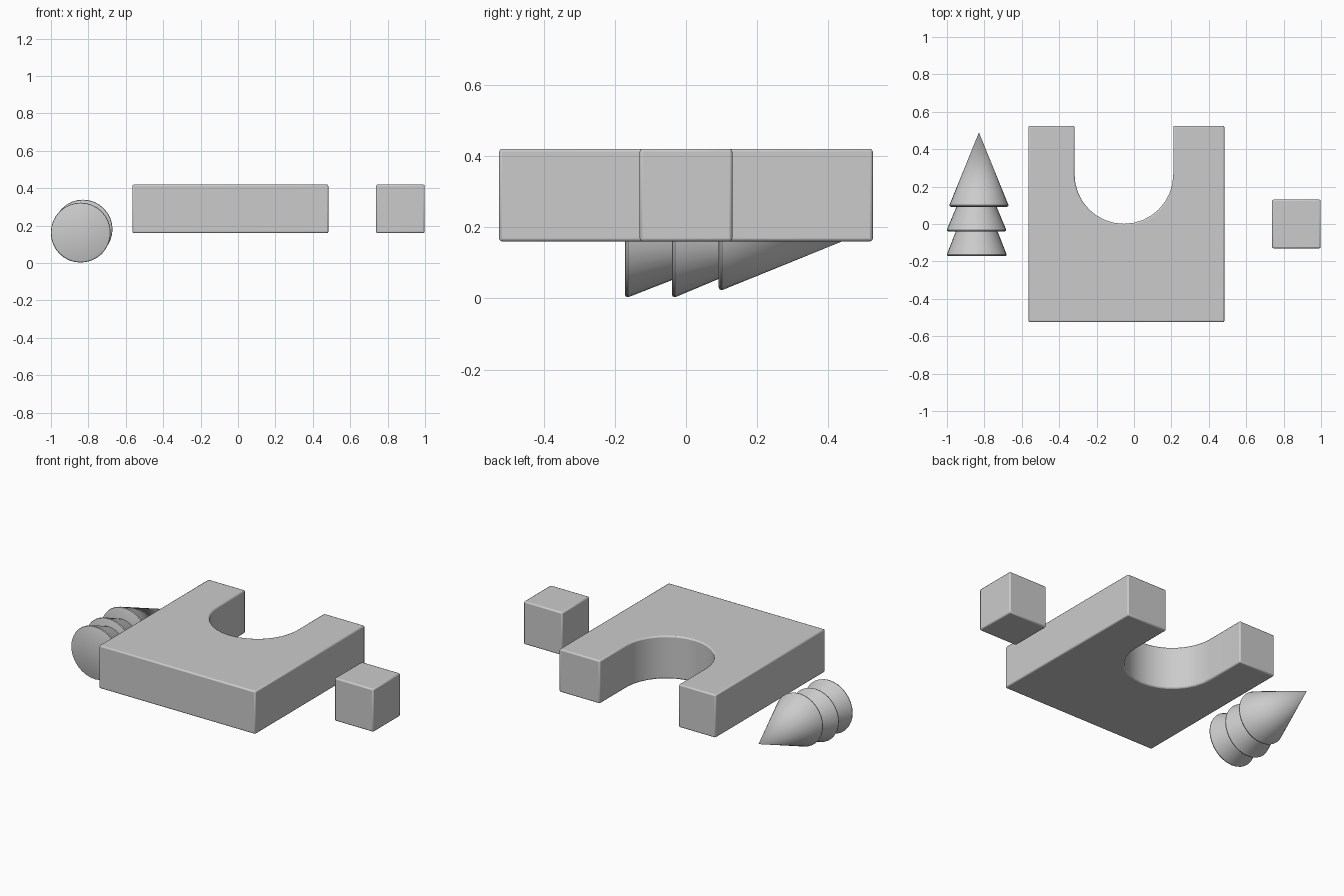
import bpy, bmesh
from math import sin, cos, pi, radians
from mathutils import Vector

if "Cube" in bpy.data.objects:
    bpy.data.objects.remove(bpy.data.objects["Cube"])

Z0, Z1 = 0.16, 0.42


def finish(bm, name, bevel=0.0):
    bmesh.ops.recalc_face_normals(bm, faces=bm.faces)
    mesh = bpy.data.meshes.new(name)
    bm.to_mesh(mesh)
    bm.free()
    ob = bpy.data.objects.new(name, mesh)
    bpy.context.collection.objects.link(ob)
    if bevel:
        mod = ob.modifiers.new("soft_edges", 'BEVEL')
        mod.width = bevel
        mod.segments = 2
        mod.limit_method = 'ANGLE'
        mod.angle_limit = radians(40)
    bpy.ops.object.select_all(action='DESELECT')
    bpy.context.view_layer.objects.active = ob
    ob.select_set(True)
    bpy.ops.object.shade_smooth_by_angle(angle=radians(35))
    return ob


def extrude_outline(name, outline, bevel):
    bm = bmesh.new()
    face = bm.faces.new([bm.verts.new((x, y, Z0)) for x, y in outline])
    top = bmesh.ops.extrude_face_region(bm, geom=[face], use_keep_orig=True)
    verts = [g for g in top['geom'] if isinstance(g, bmesh.types.BMVert)]
    bmesh.ops.translate(bm, verts=verts, vec=(0, 0, Z1 - Z0))
    return finish(bm, name, bevel)


def tree_tier(name, centre_x, centre_z, y0, y1, r0, r1):
    # Lathe around the y axis, with a slightly rounded rim
    profile = [(0, y0), (r0 - 0.008, y0), (r0 - 0.002, y0 + 0.003),
               (r0, y0 + 0.009), (r1, y1)]
    if r1 > 0:
        profile.append((0, y1))
    bm = bmesh.new()
    verts = [bm.verts.new((r, y, 0)) for r, y in profile]
    edges = [bm.edges.new(p) for p in zip(verts, verts[1:])]
    bmesh.ops.spin(bm, geom=verts + edges, cent=(0, 0, 0), axis=(0, 1, 0),
                   angle=2 * pi, steps=32, use_duplicate=False)
    bmesh.ops.remove_doubles(bm, verts=bm.verts, dist=1e-5)
    bmesh.ops.translate(bm, verts=bm.verts, vec=Vector((centre_x, 0, centre_z)))
    return finish(bm, name)


# Square block with a round-bottomed notch in its back edge
cx, cy, r = -0.054, 0.265, 0.264
arc = [(cx + r * cos(pi * i / 16), cy - r * sin(pi * i / 16)) for i in range(17)]
extrude_outline("notched_block",
                [(-0.565, -0.525), (0.483, -0.525), (0.483, 0.525), (cx + r, 0.525)]
                + arc + [(cx - r, 0.525), (-0.565, 0.525)], 0.008)

# Small cube
extrude_outline("small_cube",
                [(0.738, -0.13), (0.998, -0.13), (0.998, 0.13), (0.738, 0.13)], 0.008)

# Tree lying along y, three overlapping tiers
tree_tier("tree_bottom_tier", -0.841, 0.163, -0.172, -0.03, 0.160, 0.108)
tree_tier("tree_middle_tier", -0.842, 0.162, -0.040, 0.10, 0.159, 0.104)
tree_tier("tree_top_tier", -0.829, 0.181, 0.092, 0.49, 0.158, 0.0)
